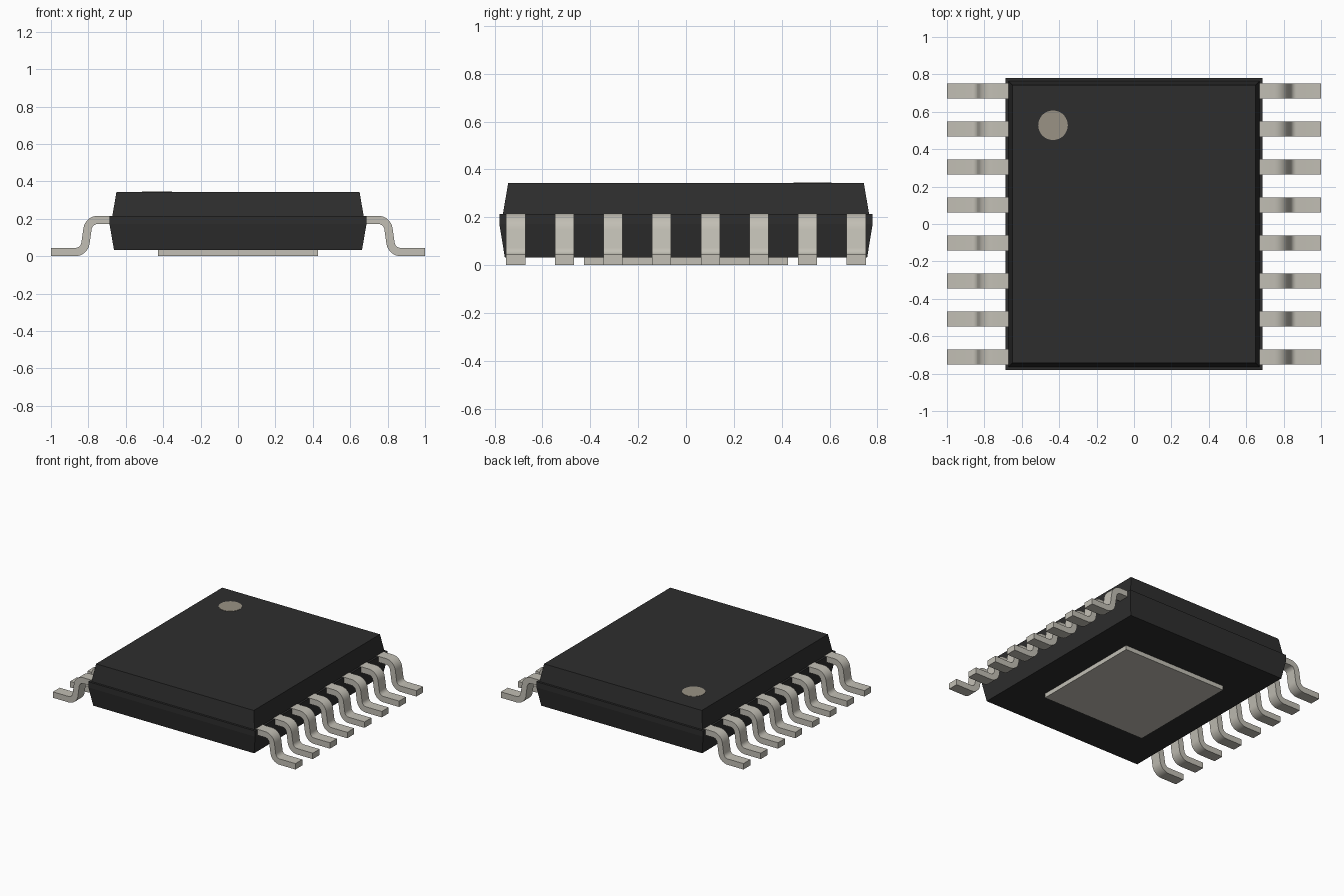
import bpy, bmesh, math
from mathutils import Vector

cube = bpy.data.objects.get("Cube")
if cube:
    bpy.data.objects.remove(cube, do_unlink=True)


def material(name, r, g, b):
    m = bpy.data.materials.new(name)
    m.use_nodes = True
    m.diffuse_color = (r, g, b, 1)
    m.node_tree.nodes["Principled BSDF"].inputs["Base Color"].default_value = (r, g, b, 1)
    return m


black = material("black_resin", 0.027, 0.027, 0.027)
metal = material("tinned_metal", 0.54, 0.52, 0.46)
beige = material("marker_beige", 0.32, 0.29, 0.235)


def finish(name, bm, mat):
    bmesh.ops.recalc_face_normals(bm, faces=bm.faces)
    mesh = bpy.data.meshes.new(name)
    bm.to_mesh(mesh)
    bm.free()
    mesh.materials.append(mat)
    obj = bpy.data.objects.new(name, mesh)
    bpy.context.collection.objects.link(obj)
    return obj


def stacked_block(name, levels, mat):
    """Loft rectangles given as (half x, half y, z)."""
    bm = bmesh.new()
    rings = [[bm.verts.new((sx * hx, sy * hy, z))
              for sx, sy in ((-1, -1), (1, -1), (1, 1), (-1, 1))]
             for hx, hy, z in levels]
    for low, high in zip(rings, rings[1:]):
        for i in range(4):
            j = (i + 1) % 4
            bm.faces.new((low[i], low[j], high[j], high[i]))
    bm.faces.new(rings[0])
    bm.faces.new(rings[-1])
    return finish(name, bm, mat)


# Moulded body with a parting-line ledge, and the thermal pad beneath
stacked_block("body", [(0.663, 0.757, 0.033), (0.687, 0.78, 0.172), (0.687, 0.78, 0.214),
                       (0.672, 0.765, 0.214), (0.65, 0.743, 0.343)], black)
stacked_block("thermal_pad", [(0.427, 0.427, 0.001), (0.427, 0.427, 0.034)], metal)

# Pin one marker on the top face
bm = bmesh.new()
bmesh.ops.create_cone(bm, cap_ends=True, segments=48, radius1=0.079, radius2=0.079, depth=0.004)
marker = finish("pin_one_marker", bm, beige)
marker.location = (-0.433, 0.528, 0.343)

# Gull-wing lead: centre line with two bends, thickened along its normals
THICK, WIDTH, BEND, LEAN, STEPS = 0.044, 0.08, 0.055, 8, 8
up, down = Vector((0.75, 0.194 - BEND)), Vector((0.87, THICK / 2 + BEND))
path = [(Vector((0.667, 0.194)), Vector((0, 1)))]
for i in range(STEPS + 1):
    a = math.radians(90 + (LEAN - 90) * i / STEPS)
    n = Vector((math.cos(a), math.sin(a)))
    path.append((up + n * BEND, n))
for i in range(STEPS + 1):
    a = math.radians(180 + LEAN + (90 - LEAN) * i / STEPS)
    n = Vector((math.cos(a), math.sin(a)))
    path.append((down + n * BEND, -n))
path.append((Vector((1, THICK / 2)), Vector((0, 1))))


def lead(name, side, y):
    bm = bmesh.new()
    rings = []
    for p, n in path:
        corners = ((-1, -1), (1, -1), (1, 1), (-1, 1))
        ring = []
        for t, w in corners:
            q = p + n * t * THICK / 2
            ring.append(bm.verts.new((side * q.x, y + w * WIDTH / 2, q.y)))
        rings.append(ring)
    for a, b in zip(rings, rings[1:]):
        for i in range(4):
            j = (i + 1) % 4
            bm.faces.new((a[i], a[j], b[j], b[i]))
    bm.faces.new(rings[0])
    bm.faces.new(rings[-1])
    obj = finish(name, bm, metal)
    bpy.ops.object.select_all(action='DESELECT')
    obj.select_set(True)
    bpy.context.view_layer.objects.active = obj
    bpy.ops.object.shade_smooth_by_angle(angle=math.radians(35))


PITCH = 0.2033
for side, label in ((-1, "right"), (1, "left")):
    for i in range(8):
        lead(f"{label}_lead_{i + 1}", side, (i - 3.5) * PITCH)
